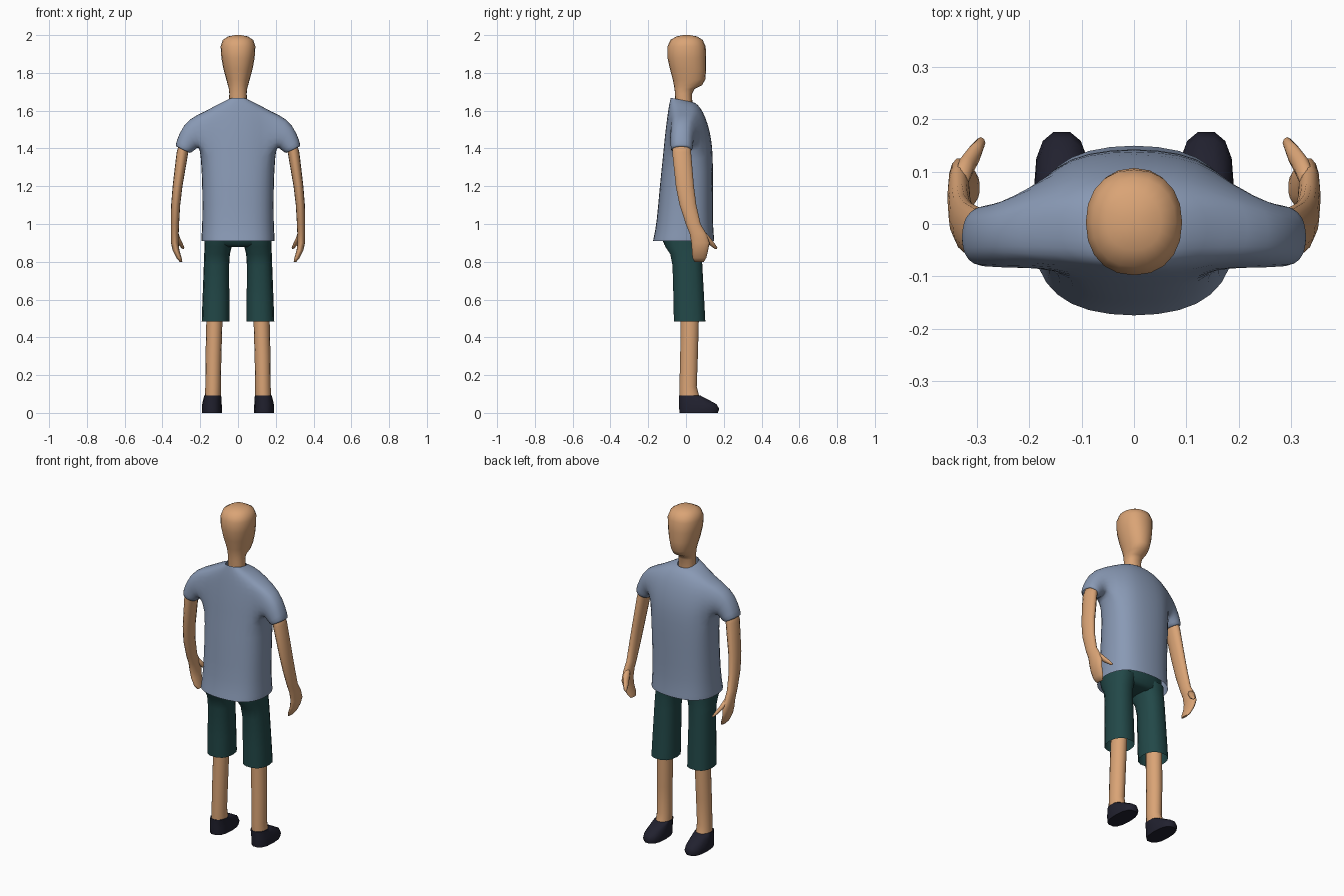
import bpy, bmesh
from math import sin, cos, atan2, tau, copysign
from mathutils import Vector

cube = bpy.data.objects.get("Cube")
if cube:
    bpy.data.objects.remove(cube, do_unlink=True)


def material(name, r, g, b):
    mat = bpy.data.materials.new(name)
    mat.use_nodes = True
    mat.diffuse_color = (r, g, b, 1)
    bsdf = mat.node_tree.nodes["Principled BSDF"]
    bsdf.inputs["Base Color"].default_value = (r, g, b, 1)
    bsdf.inputs["Roughness"].default_value = 0.8
    return mat


skin = material("skin", 0.70, 0.37, 0.18)
shirt_blue = material("shirt blue", 0.25, 0.32, 0.46)
shorts_green = material("shorts green", 0.016, 0.065, 0.065)
shoe_black = material("shoe black", 0.015, 0.015, 0.028)


def rounded(t, power):
    """Unit point on a superellipse; a power above 2 is boxier."""
    return [copysign(abs(f) ** (2 / power), f) for f in (cos(t), sin(t))]


def add_loft(bm, rows, sides, power=2.0, tilt=0.0):
    """Skin horizontal rings given as (z, centre x, half width, back y, front y)."""
    rings = []
    for i, (z, cx, rx, y0, y1) in enumerate(rows):
        ring = []
        for k in range(sides):
            u, v = rounded(tau * k / sides, power)
            y = (y0 + y1) / 2 + v * (y1 - y0) / 2
            slope = tilt * y if i == len(rows) - 1 else 0
            ring.append(bm.verts.new((cx + rx * u, y, z - slope)))
        rings.append(ring)
    for a, b in zip(rings, rings[1:]):
        for k in range(sides):
            m = (k + 1) % sides
            bm.faces.new((a[k], a[m], b[m], b[k]))
    return rings


def finish(bm, name, mat, mirror=False, subdivide=0, angle=1.0):
    bmesh.ops.recalc_face_normals(bm, faces=bm.faces)
    mesh = bpy.data.meshes.new(name)
    bm.to_mesh(mesh)
    bm.free()
    mesh.materials.append(mat)
    obj = bpy.data.objects.new(name, mesh)
    bpy.context.collection.objects.link(obj)
    bpy.ops.object.select_all(action="DESELECT")
    obj.select_set(True)
    bpy.context.view_layer.objects.active = obj
    bpy.ops.object.shade_smooth_by_angle(angle=angle)
    if mirror:
        obj.modifiers.new("Mirror", "MIRROR")
    if subdivide:
        obj.modifiers.new("Subdivision", "SUBSURF").levels = subdivide
        obj.modifiers["Subdivision"].render_levels = subdivide
    return obj


def loft(name, mat, rows, sides=14, power=2.0, caps=(True, True), **options):
    bm = bmesh.new()
    rings = add_loft(bm, rows, sides, power)
    for ring, cap in zip((rings[0], rings[-1]), caps):
        if cap:
            bm.faces.new(ring)
    return finish(bm, name, mat, **options)


# Head and neck
loft("head", skin, [
    (1.60, 0, 0.05, -0.055, 0.035),
    (1.69, 0, 0.046, -0.058, 0.032),
    (1.715, 0, 0.048, -0.061, 0.045),
    (1.735, 0, 0.054, -0.064, 0.085),
    (1.765, 0, 0.062, -0.07, 0.102),
    (1.82, 0, 0.077, -0.085, 0.107),
    (1.88, 0, 0.088, -0.098, 0.107),
    (1.94, 0, 0.092, -0.098, 0.104),
    (1.975, 0, 0.080, -0.082, 0.088),
    (1.993, 0, 0.052, -0.05, 0.058),
    (2.0, 0, 0.015, -0.015, 0.02)], sides=20, power=2.2, angle=1.4)

# Shirt body, open at the hem and the collar
SIDES, QUARTER = 16, 2
bm = bmesh.new()
rings = add_loft(bm, [
    (0.91, 0, 0.198, -0.178, 0.153),
    (0.925, 0, 0.198, -0.175, 0.152),
    (1.0, 0, 0.192, -0.158, 0.144),
    (1.2, 0, 0.192, -0.142, 0.146),
    (1.36, 0, 0.20, -0.124, 0.145),
    (1.45, 0, 0.20, -0.116, 0.137),
    (1.53, 0, 0.195, -0.106, 0.118),
    (1.595, 0, 0.175, -0.097, 0.092),
    (1.635, 0, 0.11, -0.09, 0.062),
    (1.652, 0, 0.052, -0.082, 0.042)], SIDES, power=2.5, tilt=0.2)

# Sleeves, grown out of arm holes in the sides of the shirt
SLEEVE = [  # centre x, z, upper edge offset x, z, centre y, half depth
    (0.235, 1.485, 0.03, 0.075, -0.02, 0.072),
    (0.268, 1.437, 0.045, 0.045, -0.024, 0.064),
    (0.293, 1.392, 0.042, 0.02, -0.025, 0.063),
    (0.292, 1.394, 0.034, 0.016, -0.025, 0.052)]
for side, middle in ((1, 0), (-1, SIDES // 2)):
    columns = [(middle + k) % SIDES for k in range(-QUARTER, QUARTER + 1)]
    patch = {ring[c] for ring in rings[4:8] for c in columns}
    hole = [f for f in bm.faces if all(v in patch for v in f.verts)]
    edge_use = [e for f in hole for e in f.edges]
    border = list({e for e in edge_use if edge_use.count(e) == 1})
    bmesh.ops.delete(bm, geom=hole, context="FACES")
    loop = {v for e in border for v in e.verts}
    turn = {v: atan2((v.co.z - 1.48) / 0.11, (v.co.y + 0.01) / 0.09) for v in loop}
    for cx, cz, ux, uz, cy, ry in SLEEVE:
        old_edges = border
        old_turn = turn
        extruded = bmesh.ops.extrude_edge_only(bm, edges=old_edges)["geom"]
        new_verts = [g for g in extruded if isinstance(g, bmesh.types.BMVert)]
        turn = {}
        for v in new_verts:
            source = next(e.other_vert(v) for e in v.link_edges
                          if e.other_vert(v) in old_turn)
            turn[v] = old_turn[source]
        border = [g for g in extruded if isinstance(g, bmesh.types.BMEdge)
                  and all(v in turn for v in g.verts)]
        for v, t in turn.items():
            v.co = Vector((side * (cx + ux * sin(t)), cy + ry * cos(t), cz + uz * sin(t)))
loose = [v for v in bm.verts if not v.link_faces]
bmesh.ops.delete(bm, geom=loose, context="VERTS")
finish(bm, "shirt", shirt_blue, subdivide=1, angle=3.1)

# Arms running into flat, curled hands
loft("arm", skin, [
    (1.46, 0.272, 0.028, -0.07, 0.02),
    (1.38, 0.294, 0.031, -0.074, 0.028),
    (1.2, 0.32, 0.026, -0.055, 0.043),
    (1.1, 0.330, 0.024, -0.035, 0.056),
    (1.0, 0.334, 0.022, -0.002, 0.078),
    (0.95, 0.335, 0.021, 0.018, 0.108),
    (0.90, 0.335, 0.02, 0.027, 0.126),
    (0.86, 0.328, 0.018, 0.03, 0.118),
    (0.82, 0.312, 0.014, 0.033, 0.108),
    (0.80, 0.302, 0.007, 0.045, 0.095)], mirror=True, angle=1.4)
loft("thumb", skin, [
    (0.96, 0.332, 0.014, 0.06, 0.10),
    (0.925, 0.322, 0.016, 0.085, 0.13),
    (0.895, 0.305, 0.013, 0.115, 0.153),
    (0.875, 0.293, 0.009, 0.143, 0.166),
    (0.868, 0.29, 0.004, 0.152, 0.163)], sides=8, mirror=True, angle=1.4)

# Shorts: hips under the shirt, then two open legs
loft("shorts_hips", shorts_green, [
    (0.878, 0, 0.10, -0.09, 0.06),
    (0.892, 0, 0.165, -0.115, 0.082),
    (0.93, 0, 0.178, -0.13, 0.092),
    (1.0, 0, 0.175, -0.125, 0.095)], sides=20, power=2.5)
loft("shorts_leg", shorts_green, [
    (0.485, 0.119, 0.073, -0.066, 0.104),
    (0.6, 0.117, 0.071, -0.068, 0.098),
    (0.78, 0.114, 0.067, -0.073, 0.088),
    (0.84, 0.111, 0.068, -0.085, 0.086),
    (0.88, 0.105, 0.072, -0.112, 0.086),
    (0.93, 0.096, 0.081, -0.128, 0.09)],
    power=2.4, caps=(False, True), mirror=True)

# Lower legs
loft("lower_leg", skin, [
    (0.07, 0.134, 0.043, -0.036, 0.075),
    (0.10, 0.133, 0.042, -0.036, 0.068),
    (0.14, 0.132, 0.041, -0.036, 0.058),
    (0.3, 0.130, 0.042, -0.032, 0.064),
    (0.6, 0.122, 0.043, -0.028, 0.072)], mirror=True)

# Shoes
loft("shoe", shoe_black, [
    (0.0, 0.138, 0.052, -0.036, 0.170),
    (0.02, 0.138, 0.053, -0.038, 0.178),
    (0.045, 0.138, 0.052, -0.038, 0.165),
    (0.07, 0.136, 0.048, -0.038, 0.12),
    (0.093, 0.134, 0.045, -0.038, 0.075)], power=2.5, mirror=True)
